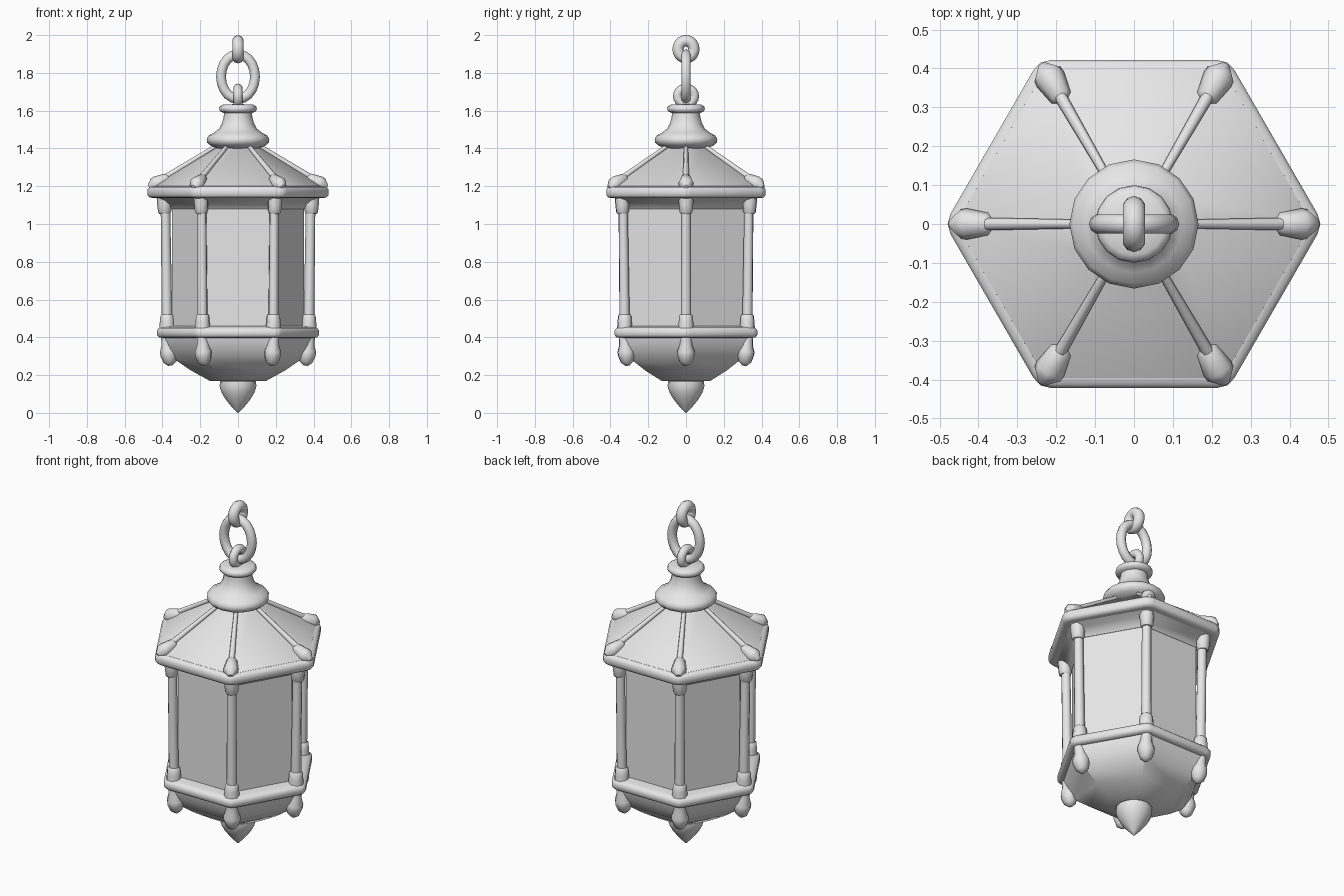
import bpy, bmesh, math
from mathutils import Vector, Matrix

cube = bpy.data.objects.get("Cube")
if cube:
    bpy.data.objects.remove(cube, do_unlink=True)

metal = bpy.data.materials.new("light_grey")
metal.use_nodes = True
GREY = (0.8, 0.8, 0.8, 1)
metal.diffuse_color = GREY
metal.node_tree.nodes["Principled BSDF"].inputs["Base Color"].default_value = GREY


def finish(name, bm, angle=35):
    bmesh.ops.recalc_face_normals(bm, faces=bm.faces)
    mesh = bpy.data.meshes.new(name)
    bm.to_mesh(mesh)
    bm.free()
    mesh.materials.append(metal)
    obj = bpy.data.objects.new(name, mesh)
    bpy.context.collection.objects.link(obj)
    bpy.ops.object.select_all(action='DESELECT')
    obj.select_set(True)
    bpy.context.view_layer.objects.active = obj
    bpy.ops.object.shade_smooth_by_angle(angle=math.radians(angle))
    return obj


def skin(bm, rings):
    """Join rings of points into a closed, capped tube."""
    loops = [[bm.verts.new(p) for p in ring] for ring in rings]
    n = len(loops[0])
    for a, b in zip(loops, loops[1:]):
        for i in range(n):
            j = (i + 1) % n
            bm.faces.new((a[i], a[j], b[j], b[i]))
    bm.faces.new(loops[0][::-1])
    bm.faces.new(loops[-1])


def circle(r, z, sides):
    return [Vector((r * math.cos(t), r * math.sin(t), z))
            for t in (math.tau * i / sides for i in range(sides))]


def hexagon(r, z, cut):
    """Hexagon with a point on +x and softened corners."""
    pts = circle(r, z, 6)
    if not cut:
        return pts
    out = []
    for i, p in enumerate(pts):
        before, after = pts[i - 1], pts[(i + 1) % 6]
        a = p + (before - p).normalized() * cut
        b = p + (after - p).normalized() * cut
        out += [a, (a + b) * 0.25 + p * 0.5, b]
    return out


def hex_part(name, profile, cut=0.0, angle=35):
    bm = bmesh.new()
    skin(bm, [hexagon(r, z, cut) for r, z in profile])
    return finish(name, bm, angle)


def lathe(name, profile, sides=16):
    bm = bmesh.new()
    skin(bm, [circle(r, z, sides) for r, z in profile])
    return finish(name, bm, 50)


def corner_part(name, start, end, profile, sides=8):
    """Turned piece from start to end (radius, z), repeated on six corners.
    The profile holds (radius, fraction along the axis)."""
    a, b = Vector((start[0], 0, start[1])), Vector((end[0], 0, end[1]))
    turn = (b - a).to_track_quat('Z', 'Y').to_matrix()
    bm = bmesh.new()
    for k in range(6):
        spin = Matrix.Rotation(math.tau * k / 6, 3, 'Z')
        skin(bm, [[spin @ (a + turn @ p) for p in circle(r, f * (b - a).length, sides)]
                  for r, f in profile])
    return finish(name, bm, 50)


def link(name, z, wide, tall, tube, along_x):
    """Oval chain link standing upright; wide and tall are centreline radii."""
    bm = bmesh.new()
    n, m = 20, 10
    grid = []
    for i in range(n):
        t = math.tau * i / n
        centre = Vector((wide * math.cos(t), 0, z + tall * math.sin(t)))
        out = Vector((tall * math.cos(t), 0, wide * math.sin(t))).normalized()
        ring = []
        for j in range(m):
            s = math.tau * j / m
            p = centre + out * tube * math.cos(s) + Vector((0, tube * math.sin(s), 0))
            ring.append(bm.verts.new(p if along_x else (p.y, p.x, p.z)))
        grid.append(ring)
    for i in range(n):
        a, b = grid[i], grid[(i + 1) % n]
        for j in range(m):
            k = (j + 1) % m
            bm.faces.new((a[j], a[k], b[k], b[j]))
    finish(name, bm, 60)


# Six-sided shell
hex_part("glass_panels", [(0.35, 0.42), (0.35, 1.12)])
hex_part("upper_cove", [(0.352, 1.08), (0.365, 1.095), (0.40, 1.12), (0.45, 1.145), (0.45, 1.16)])
hex_part("roof_rim", [(0.455, 1.138), (0.475, 1.14), (0.487, 1.153), (0.487, 1.182),
                      (0.477, 1.195), (0.455, 1.2)], 0.03, 50)
hex_part("roof", [(0.46, 1.17), (0.458, 1.2), (0.10, 1.415)])
hex_part("base_rim", [(0.405, 0.397), (0.425, 0.4), (0.436, 0.412), (0.436, 0.437),
                      (0.425, 0.449), (0.40, 0.455), (0.34, 0.46)], 0.025, 50)
hex_part("base_bowl", [(0.405, 0.42), (0.40, 0.39), (0.38, 0.34), (0.345, 0.29),
                       (0.25, 0.225), (0.15, 0.17)])

# Corner posts, sleeves and knobs
corner_part("posts", (0.375, 0.45), (0.385, 1.14), [(0.028, 0), (0.025, 1)])
corner_part("lower_sleeves", (0.375, 0.44), (0.375, 0.522),
            [(0.042, 0), (0.039, 0.5), (0.036, 0.9), (0.029, 1)])
corner_part("upper_sleeves", (0.388, 1.055), (0.391, 1.15),
            [(0.029, 0), (0.035, 0.1), (0.038, 0.5), (0.04, 1)])
corner_part("lower_knobs", (0.378, 0.41), (0.358, 0.25),
            [(0.03, 0), (0.033, 0.3), (0.046, 0.52), (0.046, 0.65), (0.034, 0.88), (0.012, 1)])
corner_part("roof_ribs", (0.12, 1.41), (0.42, 1.225), [(0.011, 0), (0.017, 1)])
corner_part("roof_knobs", (0.365, 1.245), (0.472, 1.195),
            [(0.018, 0), (0.029, 0.1), (0.04, 0.6), (0.038, 0.75), (0.012, 1)])

# Turned crown and bottom finial
lathe("crown", [(0.11, 1.4), (0.145, 1.415), (0.163, 1.43), (0.166, 1.45), (0.155, 1.468),
                (0.125, 1.485), (0.1, 1.505), (0.084, 1.535), (0.076, 1.565), (0.074, 1.588),
                (0.092, 1.594), (0.1, 1.607), (0.097, 1.622), (0.08, 1.632), (0.03, 1.634)])
lathe("finial", [(0.06, 0.185), (0.096, 0.165), (0.097, 0.14), (0.088, 0.11), (0.07, 0.078),
                 (0.045, 0.045), (0.02, 0.018), (0.003, 0.0)])

# Chain
link("lower_link", 1.677, 0.045, 0.042, 0.024, False)
link("middle_link", 1.78, 0.09, 0.118, 0.026, True)
link("top_link", 1.925, 0.042, 0.045, 0.03, False)
